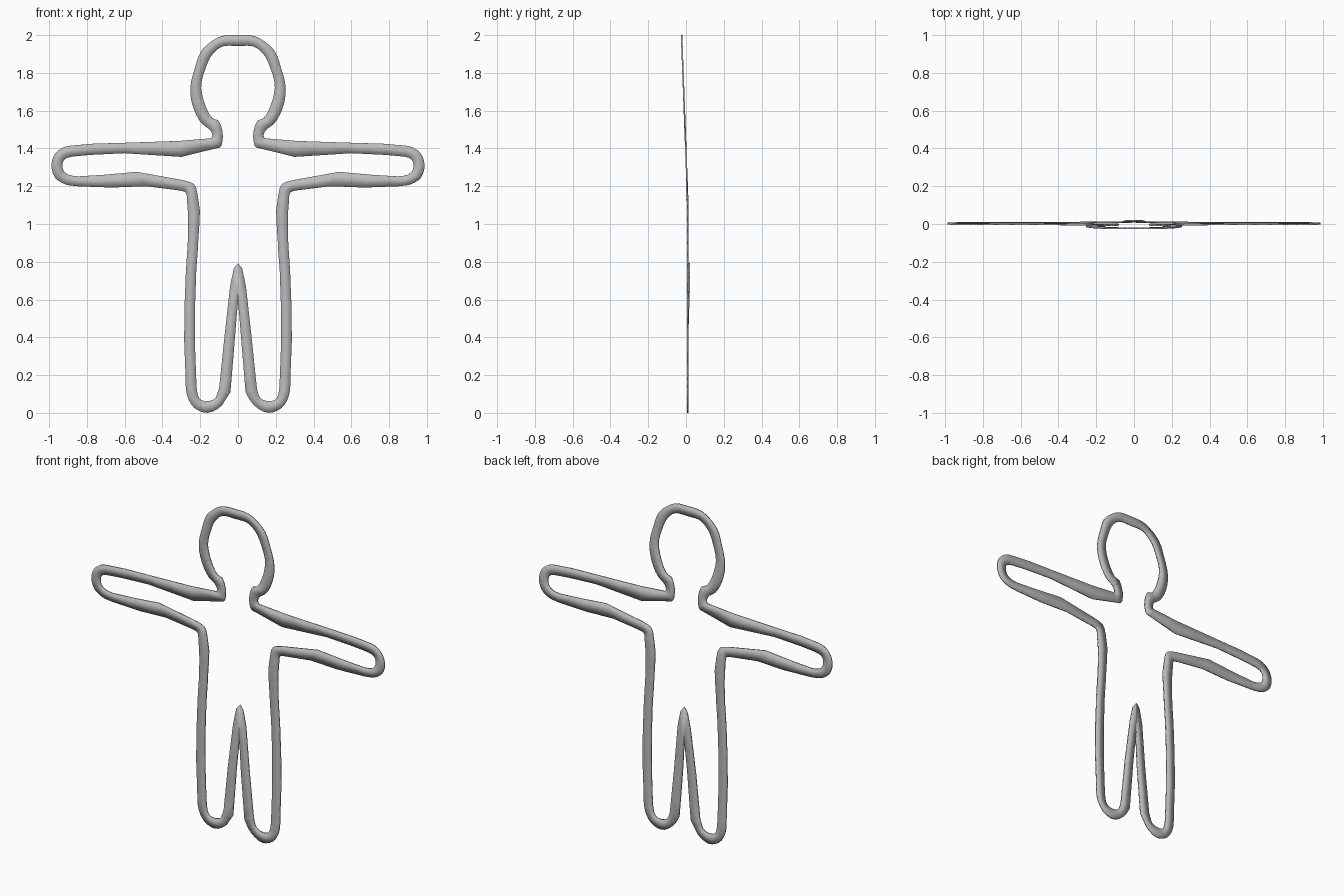
import bpy, bmesh

if "Cube" in bpy.data.objects:
    bpy.data.objects.remove(bpy.data.objects["Cube"])

# Half of the band: (outer x, outer z, inner x, inner z), crown to crotch
HALF = [
    (0, 2.0, 0, 1.943), (.09, 1.994, .075, 1.942), (.15, 1.96, .112, 1.922),
    (.195, 1.915, .145, 1.885), (.227, 1.83, .175, 1.815), (.253, 1.71, .195, 1.72),
    (.235, 1.61, .172, 1.625), (.19, 1.53, .135, 1.56), (.142, 1.49, .09, 1.522),
    (.136, 1.468, .08, 1.46), (.142, 1.455, .088, 1.415), (.165, 1.452, .12, 1.40),
    (.6, 1.43, .6, 1.375), (.85, 1.418, .85, 1.36), (.925, 1.406, .9, 1.352),
    (.97, 1.37, .922, 1.338), (.988, 1.31, .93, 1.31), (.968, 1.245, .92, 1.277),
    (.92, 1.212, .895, 1.26), (.85, 1.2, .85, 1.252), (.31, 1.178, .29, 1.232),
    (.278, 1.168, .235, 1.213), (.27, 1.12, .213, 1.15), (.265, .93, .21, .92),
    (.276, .75, .221, .75), (.278, .2, .222, .2), (.268, .085, .214, .1),
    (.23, .025, .198, .07), (.16, 0, .16, .062), (.085, .04, .118, .08),
    (.04, .11, .1, .13), (.02, .35, .072, .4), (.008, .5, .042, .67),
    (.002, .57, .022, .765), (0, .585, 0, .793)]
STEPS = 3


def depth(x, z):
    """Upper body leans forward, the crotch bulges slightly back."""
    y = .008 - .037 * max(0, z - 1.15)
    if abs(x) < .08 and .4 < z < .85:
        y += .01 * min(1, (z - .4) / .3)
    return y


def spline(a, b, c, d, t):
    """Smooth interpolation with tangents limited to the local segment."""
    seg = sum((q - p) ** 2 for p, q in zip(b[:2], c[:2])) ** .5
    out = []
    l0 = max(1e-4, sum((q - p) ** 2 for p, q in zip(a[:2], b[:2])) ** .5)
    l2 = max(1e-4, sum((q - p) ** 2 for p, q in zip(c[:2], d[:2])) ** .5)
    for p, q, r, s in zip(a, b, c, d):
        m1 = ((q - p) / l0 * seg + (r - q) * l0 / seg) * seg / (l0 + seg)
        m1 = (seg * seg * (q - p) / l0 + l0 * (r - q)) / (l0 + seg)
        m2 = (l2 * (r - q) + seg * seg * (s - r) / l2) / (l2 + seg)
        h = t * t * (3 - 2 * t)
        out.append(q * (1 - h) + r * h + m1 * t * (1 - t) ** 2 - m2 * t * t * (1 - t))
    return out


# Closed ring of cross-sections, mirrored left to right
ring = HALF + [(-a, b, -c, d) for a, b, c, d in HALF[-2:0:-1]]
n = len(ring)
rows = []
for i in range(n):
    pts = [ring[(i + k) % n] for k in (-1, 0, 1, 2)]
    sharp = abs(i - (len(HALF) - 1)) < 5    # keep the pointed crotch tight
    for s in range(STEPS):
        t = s / STEPS
        if sharp:
            row = [p + (q - p) * t for p, q in zip(pts[1], pts[2])]
        else:
            row = spline(*pts, t)
        rows.append(row)

# Flat body outline band
bm = bmesh.new()
pairs = [(bm.verts.new((a, depth(a, b), b)), bm.verts.new((c, depth(c, d), d)))
         for a, b, c, d in rows]
for i, (o, k) in enumerate(pairs):
    o2, k2 = pairs[(i + 1) % len(pairs)]
    bm.faces.new((o, o2, k2, k))
bmesh.ops.recalc_face_normals(bm, faces=bm.faces)
mesh = bpy.data.meshes.new("body_outline")
bm.to_mesh(mesh)
bm.free()
band = bpy.data.objects.new("body_outline", mesh)
bpy.context.collection.objects.link(band)

# Thin thickness
mod = band.modifiers.new("thickness", 'SOLIDIFY')
mod.thickness = .008
mod.offset = 0

grey = bpy.data.materials.new("plain grey")
grey.diffuse_color = (.5, .5, .5, 1)
grey.use_nodes = True
grey.node_tree.nodes["Principled BSDF"].inputs["Base Color"].default_value = grey.diffuse_color
mesh.materials.append(grey)

# Smooth shading with crisp edges
bpy.context.view_layer.objects.active = band
band.select_set(True)
bpy.ops.object.shade_smooth_by_angle()
